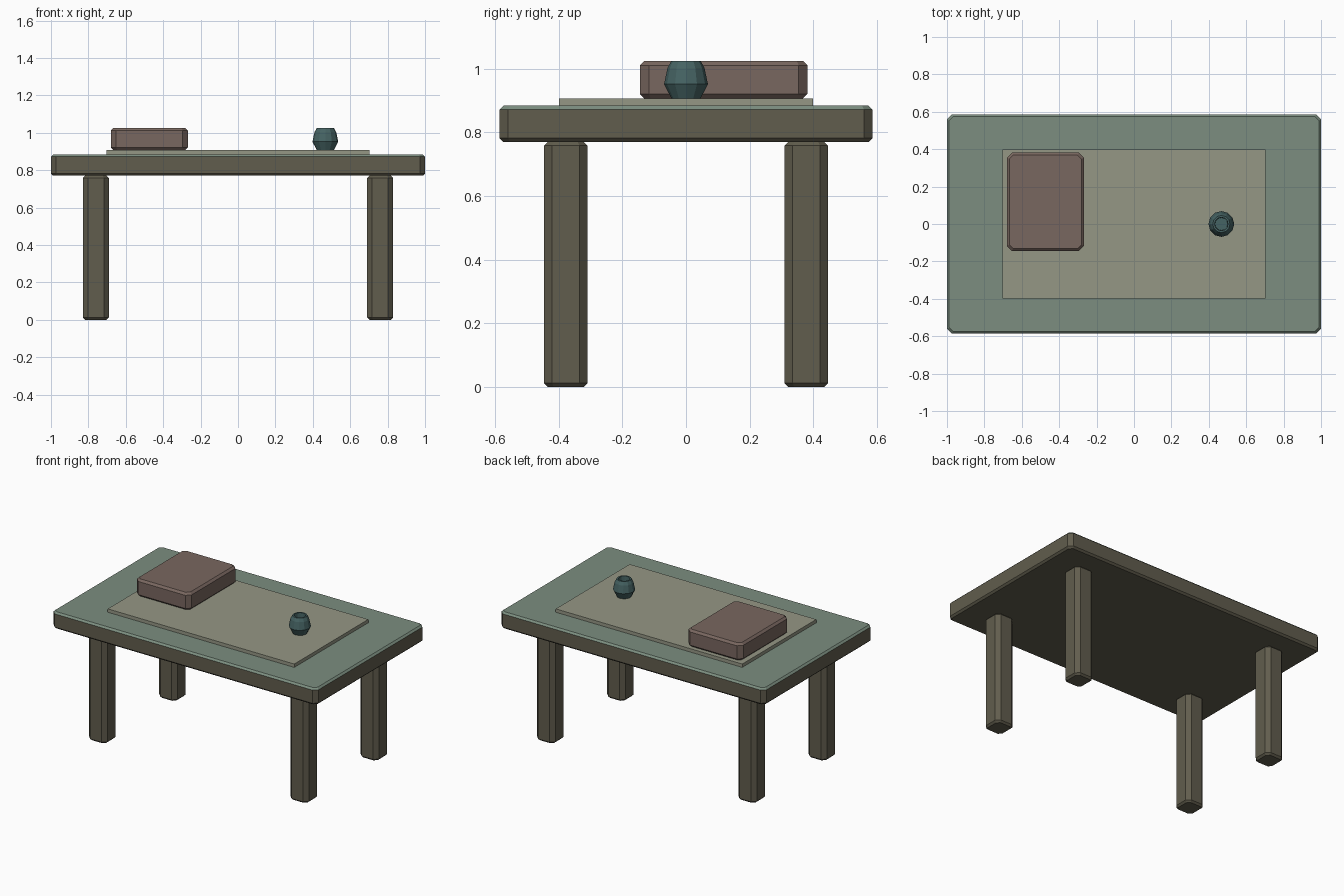
import bpy, bmesh, math

if "Cube" in bpy.data.objects:
    bpy.data.objects.remove(bpy.data.objects["Cube"])


def material(name, rgb):
    m = bpy.data.materials.new(name)
    m.diffuse_color = (*rgb, 1)
    m.use_nodes = True
    m.node_tree.nodes["Principled BSDF"].inputs["Base Color"].default_value = m.diffuse_color
    return m


WOOD = material("wood", (0.12, 0.11, 0.075))
GREEN = material("green_top", (0.20, 0.27, 0.215))
CLOTH = material("cloth", (0.30, 0.31, 0.235))
BROWN = material("brown", (0.19, 0.135, 0.115))
TEAL = material("teal", (0.06, 0.125, 0.125))


def loft(name, rings, mats):
    """Skin a stack of equal-sized rings and cap both ends."""
    bm = bmesh.new()
    loops = [[bm.verts.new(p) for p in ring] for ring in rings]
    n = len(loops[0])
    for a, b in zip(loops, loops[1:]):
        for i in range(n):
            j = (i + 1) % n
            bm.faces.new((a[i], a[j], b[j], b[i]))
    bm.faces.new(loops[0][::-1])
    bm.faces.new(loops[-1])
    bmesh.ops.recalc_face_normals(bm, faces=bm.faces)
    # a second material covers the upward faces
    if len(mats) > 1:
        for f in bm.faces:
            f.material_index = int(f.normal.z > 0.2)
    me = bpy.data.meshes.new(name)
    bm.to_mesh(me)
    bm.free()
    for m in mats:
        me.materials.append(m)
    ob = bpy.data.objects.new(name, me)
    bpy.context.collection.objects.link(ob)
    return ob


def block(name, x, y, z, corner, edge, *mats):
    """Box with wide chamfered upright corners and a finer top/bottom chamfer."""
    def ring(inset, height):
        x0, x1, y0, y1 = x[0] + inset, x[1] - inset, y[0] + inset, y[1] - inset
        c = corner - inset * (2 - math.sqrt(2))
        return [(px, py, height) for px, py in (
            (x0 + c, y0), (x1 - c, y0), (x1, y0 + c), (x1, y1 - c),
            (x1 - c, y1), (x0 + c, y1), (x0, y1 - c), (x0, y0 + c))]
    return loft(name, [ring(edge, z[0]), ring(0, z[0] + edge),
                       ring(0, z[1] - edge), ring(edge, z[1])], mats)


# Table top
block("table_top", (-1, 1), (-0.586, 0.586), (0.77, 0.884), 0.027, 0.012, WOOD, GREEN)

# Four legs
for sy, row in ((-1, "front"), (1, "back")):
    for sx, side in ((-1, "left"), (1, "right")):
        cx, cy = sx * 0.76, sy * 0.378
        block(f"{row}_{side}_leg", (cx - 0.069, cx + 0.069), (cy - 0.069, cy + 0.069),
              (0, 0.77), 0.026, 0.012, WOOD)

# Table mat
mat_rect = [(-0.704, -0.399), (0.704, -0.399), (0.704, 0.399), (-0.704, 0.399)]
loft("table_mat", [[(x, y, z) for x, y in mat_rect] for z in (0.884, 0.907)], [CLOTH])

# Box on the mat
block("box", (-0.68, -0.268), (-0.145, 0.382), (0.907, 1.025), 0.028, 0.014, BROWN)

# Small hollow pot
profile = [(0.046, 0.907), (0.069, 0.952), (0.058, 1.003), (0.046, 1.025),
           (0.036, 1.025), (0.034, 0.985)]
SIDES = 12
loft("pot", [[(0.467 + r * math.cos(math.tau * i / SIDES),
               r * math.sin(math.tau * i / SIDES), z) for i in range(SIDES)]
             for r, z in profile], [TEAL])
